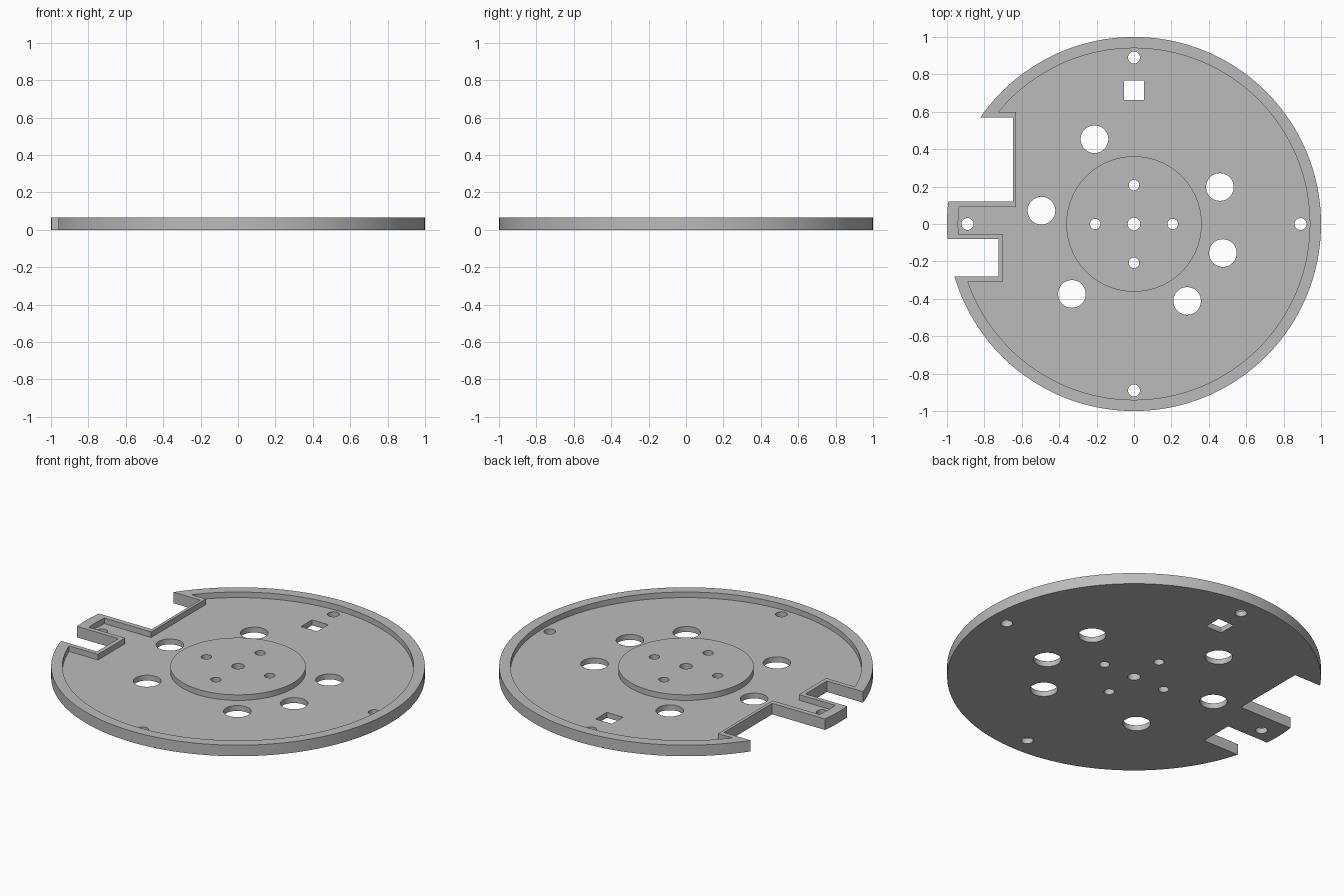
import bpy
from math import cos, sin, radians, pi

cube = bpy.data.objects.get("Cube")
if cube:
    bpy.data.objects.remove(cube, do_unlink=True)

HEIGHT, FLOOR = 0.065, 0.032

grey = bpy.data.materials.new("plain grey")
grey.use_nodes = True
colour = (0.5, 0.5, 0.5, 1)
grey.diffuse_color = colour
grey.node_tree.nodes["Principled BSDF"].inputs["Base Color"].default_value = colour


def disc(name, x, y, radius, z0, z1, sides=48):
    bpy.ops.mesh.primitive_cylinder_add(vertices=sides, radius=radius, depth=z1 - z0,
                                        location=(x, y, (z0 + z1) / 2))
    ob = bpy.context.object
    ob.name = name
    # Turn the first vertex onto the x axis
    ob.rotation_euler.z = pi / 2
    ob.data.materials.append(grey)
    return ob


def box(name, x0, x1, y0, y1, z0=-0.2, z1=0.3):
    bpy.ops.mesh.primitive_cube_add(size=1, location=((x0 + x1) / 2, (y0 + y1) / 2, (z0 + z1) / 2))
    ob = bpy.context.object
    ob.name = name
    ob.scale = (x1 - x0, y1 - y0, z1 - z0)
    ob.data.materials.append(grey)
    return ob


def cut(target, cutter):
    mod = target.modifiers.new("cut", "BOOLEAN")
    mod.operation = "DIFFERENCE"
    mod.solver = "EXACT"
    mod.object = cutter
    bpy.ops.object.select_all(action="DESELECT")
    bpy.context.view_layer.objects.active = target
    target.select_set(True)
    bpy.ops.object.modifier_apply(modifier=mod.name)
    bpy.data.objects.remove(cutter, do_unlink=True)


plate = disc("base_plate", 0, 0, 1, 0, HEIGHT, 160)

# Shallow pocket that leaves the rim, the notch walls and the raised hub standing
pocket = disc("pocket_cutter", 0, 0, 0.94, FLOOR, 0.15, 160)
cut(pocket, box("large_notch_wall", -1.2, -0.63, 0.09, 0.60))
cut(pocket, box("small_notch_wall", -1.2, -0.70, -0.307, -0.053))
cut(pocket, disc("hub_core", 0, 0, 0.362, -0.2, 0.3, 96))
cut(plate, pocket)

# Two side notches and the square slot
cut(plate, box("large_notch", -1.2, -0.647, 0.12, 0.57))
cut(plate, box("small_notch", -1.2, -0.725, -0.28, -0.08))
cut(plate, box("square_slot", -0.053, 0.053, 0.663, 0.767))

# Round holes: large ring, outer screw holes, hub screw holes, centre
holes = [(0.5, a, 0.074) for a in (23.3, 115, 171.8, 228.4, 304.6, 341.9)]
holes += [(0.89, a, 0.032) for a in range(0, 360, 90)]
holes += [(0.207, a, 0.028) for a in range(0, 360, 90)]
holes.append((0, 0, 0.034))
for ring, angle, radius in holes:
    a = radians(angle)
    cut(plate, disc("hole", ring * cos(a), ring * sin(a), radius, -0.2, 0.3))

# Smooth round walls, crisp edges
bpy.context.view_layer.objects.active = plate
plate.select_set(True)
bpy.ops.object.shade_smooth_by_angle(angle=radians(30))
